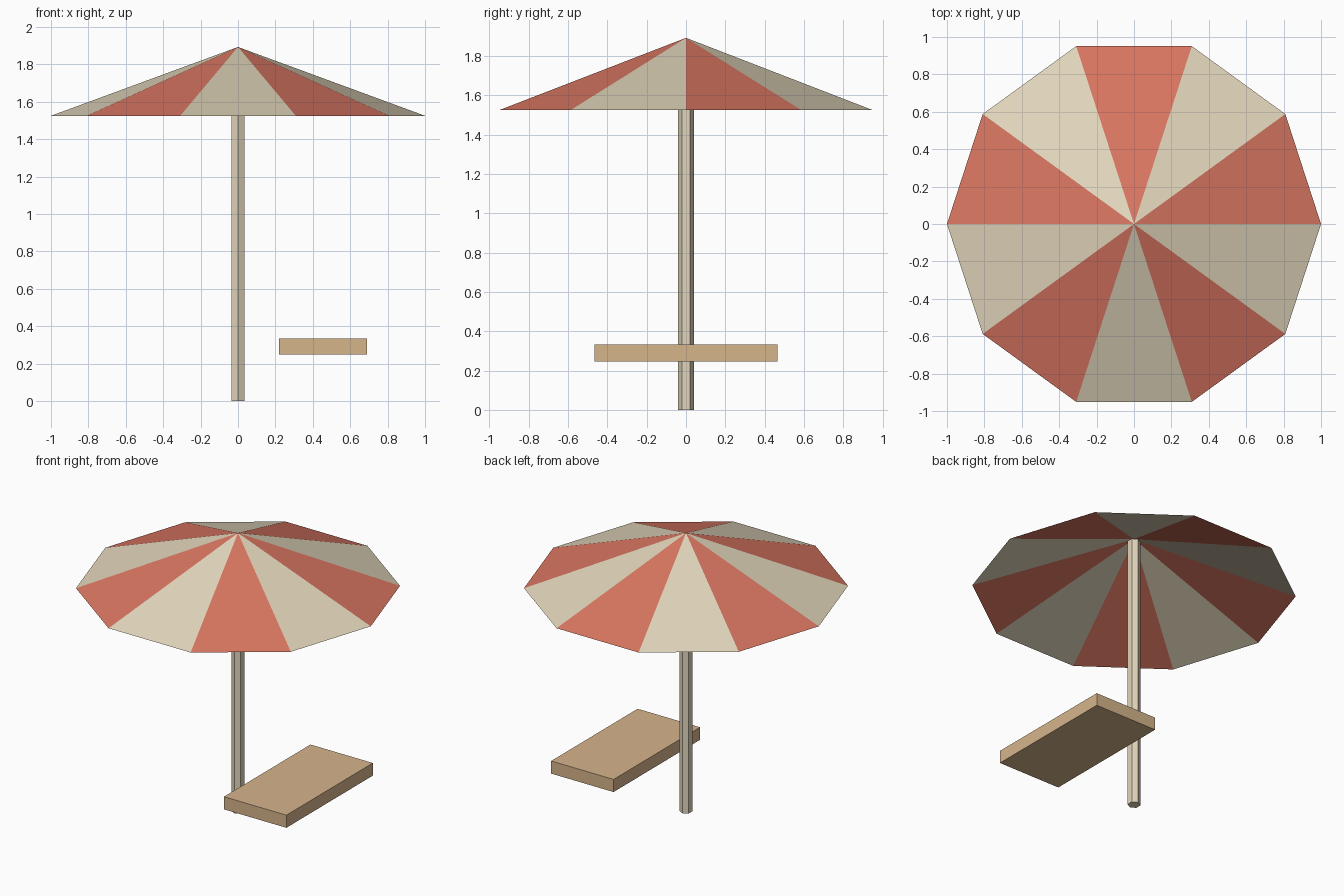
import bpy
import bmesh
from math import cos, sin, pi

cube = bpy.data.objects.get("Cube")
if cube:
    bpy.data.objects.remove(cube, do_unlink=True)


def make_material(name, rgb):
    mat = bpy.data.materials.new(name)
    mat.use_nodes = True
    colour = (*rgb, 1)
    mat.diffuse_color = colour
    mat.node_tree.nodes["Principled BSDF"].inputs["Base Color"].default_value = colour
    return mat


def make_object(name, bm, materials):
    mesh = bpy.data.meshes.new(name)
    bm.to_mesh(mesh)
    bm.free()
    for mat in materials:
        mesh.materials.append(mat)
    obj = bpy.data.objects.new(name, mesh)
    bpy.context.collection.objects.link(obj)
    return obj


def ring(bm, sides, radius, z, start=0):
    angles = [start + 2 * pi * i / sides for i in range(sides)]
    return [bm.verts.new((radius * cos(a), radius * sin(a), z)) for a in angles]


red = make_material("coral red", (0.69, 0.18, 0.12))
cream = make_material("cream", (0.76, 0.67, 0.50))
wood = make_material("tan wood", (0.67, 0.46, 0.26))

RIM_Z, APEX_Z = 1.525, 1.893

# Canopy: open ten-sided cone with alternating panels
bm = bmesh.new()
rim = ring(bm, 10, 1, RIM_Z)
apex = bm.verts.new((0, 0, APEX_Z))
for i, vert in enumerate(rim):
    panel = bm.faces.new((vert, rim[(i + 1) % 10], apex))
    panel.material_index = i % 2
make_object("canopy", bm, [red, cream])

# Pole: six-sided post reaching up into the canopy
bm = bmesh.new()
bottom = ring(bm, 6, 0.04, 0, pi / 2)
top = ring(bm, 6, 0.04, 1.875, pi / 2)
for i in range(6):
    j = (i + 1) % 6
    bm.faces.new((bottom[i], bottom[j], top[j], top[i]))
bm.faces.new(bottom[::-1])
bm.faces.new(top)
make_object("pole", bm, [cream])

# Bench: plain slab beside the pole
bm = bmesh.new()
bmesh.ops.create_cube(bm, size=1)
bmesh.ops.scale(bm, vec=(0.47, 0.93, 0.086), verts=bm.verts)
bench = make_object("bench_slab", bm, [wood])
bench.location = (0.455, 0, 0.291)
